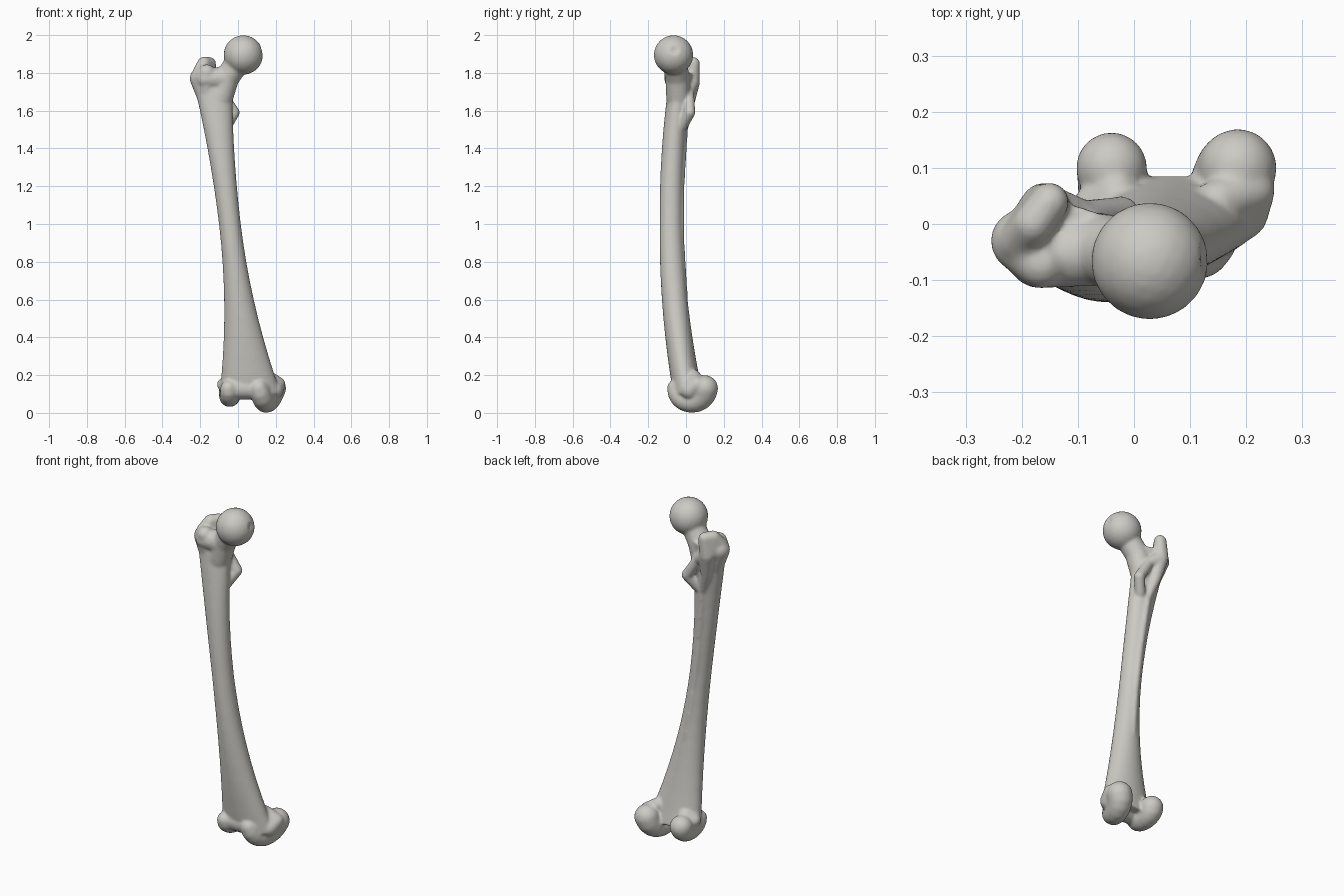
import bpy, bmesh
from math import cos, sin, pi, tau
from mathutils import Vector

cube = bpy.data.objects.get("Cube")
if cube:
    bpy.data.objects.remove(cube)

bone_mesh = bpy.data.meshes.new("thigh_bone")
bm = bmesh.new()


def hull(*balls):
    """Convex skin around balls given as x, y, z, radius."""
    part = bmesh.new()
    for x, y, z, radius in balls:
        made = bmesh.ops.create_icosphere(part, subdivisions=3, radius=radius)
        bmesh.ops.translate(part, verts=made["verts"], vec=(x, y, z))
    skin = bmesh.ops.convex_hull(part, input=part.verts)
    inside = [item for item in skin["geom_interior"] if isinstance(item, bmesh.types.BMVert)]
    bmesh.ops.delete(part, geom=inside, context="VERTS")
    part_mesh = bpy.data.meshes.new("part")
    part.to_mesh(part_mesh)
    part.free()
    bm.from_mesh(part_mesh)
    bpy.data.meshes.remove(part_mesh)


def chain(*balls):
    """Limb that runs from ball to ball."""
    for first, second in zip(balls, balls[1:]):
        hull(first, second)


def shaft_axis(z):
    """Shaft centre: leans inward going down and bows to the front."""
    return Vector((.077 - .12 * z, .1 * (z - 1.05) ** 2 - .08, z))


def shaft_ring(z, sides=32):
    """Oval section, narrowest halfway and flaring to both ends."""
    below, above = max(0, 1 - z), max(0, z - 1)
    width = .058 + .13 * below ** 2 + .08 * above ** 2
    depth = .06 + .02 * below
    turns = [tau * side / sides for side in range(sides)]
    return [bm.verts.new(shaft_axis(z) + Vector((width * cos(turn), depth * sin(turn), 0)))
            for turn in turns]


def back_line(z, radius):
    """Ball set into the rear surface of the shaft."""
    centre = shaft_axis(z)
    return centre.x, centre.y + .05, z, radius


def condyle(front_x, back_x, drop, thickness, steps=8):
    """Rounded runner that curves under the knee from front to back."""
    balls = []
    for step in range(steps + 1):
        t = step / steps
        balls.append((front_x + (back_x - front_x) * t,
                      .025 - .075 * cos(pi * t),
                      .13 - drop * sin(pi * t),
                      thickness + .02 * t))
    chain(*balls)


# Bowed shaft
rings = [shaft_ring(.1 * step) for step in range(1, 19)]
for lower, upper in zip(rings, rings[1:]):
    for i in range(len(lower)):
        bm.faces.new((lower[i - 1], lower[i], upper[i], upper[i - 1]))
bm.faces.new(reversed(rings[0]))
bm.faces.new(rings[-1])

# Rough line down the back of the shaft
chain(*[back_line(z, .02) for z in (.6, .9, 1.2, 1.5)])

# Ball head and neck
hull((.028, -.066, 1.895, .105))
neck = (-.06, -.045, 1.77, .065)
chain((0, -.06, 1.86, .065), neck, (-.09, -.04, 1.67, .065))
chain(neck, (-.17, -.06, 1.77, .055))

# Greater trochanter, with a crest curling behind the hollow
hull((-.2, -.03, 1.77, .056), (-.165, -.07, 1.8, .046), (-.16, -.04, 1.63, .04))
crest = (-.15, .04, 1.85, .034)
crest_base = (-.16, .03, 1.75, .044)
hull((-.2, -.03, 1.8, .042), (-.18, 0, 1.85, .036), crest, crest_base)
chain(crest_base, (-.14, .01, 1.62, .03), back_line(1.5, .02))

# Lesser trochanter and the ridge leading to it
knob = (-.02, .02, 1.59, .03)
hull(knob, (-.06, -.02, 1.52, .03))
chain(crest_base, (-.09, .015, 1.7, .028), knob)

# Inner condyle and its side bump
condyle(.11, .185, .07, .05)
hull((.21, .06, .15, .042), (.19, .02, .12, .05), (.15, .04, .19, .04))

# Outer condyle and its side bump
condyle(-.05, -.04, .045, .044)
hull((-.075, .03, .15, .037), (-.03, .05, .17, .04))

# Grooved bridge between the condyles
hull((-.03, -.02, .13, .06), (.12, -.02, .13, .06), (.04, .01, .17, .055))

# Fuse everything into one smooth bone
bmesh.ops.recalc_face_normals(bm, faces=bm.faces)
bm.to_mesh(bone_mesh)
bm.free()
bone = bpy.data.objects.new("thigh_bone", bone_mesh)
bpy.context.collection.objects.link(bone)
fuse = bone.modifiers.new("fuse", "REMESH")
fuse.mode = "VOXEL"
fuse.voxel_size = .007
fuse.use_smooth_shade = True
soften = bone.modifiers.new("soften", "SMOOTH")
soften.factor = .5
soften.iterations = 12
graph = bpy.context.evaluated_depsgraph_get()
fused = bpy.data.meshes.new_from_object(bone.evaluated_get(graph))
bone.modifiers.clear()
bone.data = fused
bpy.data.meshes.remove(bone_mesh)

# Ligament pit on the inner side of the head
pit = Vector((.127, -.06, 1.92))
for vert in fused.vertices:
    vert.co.x -= .01 * max(0, 1 - (vert.co - pit).length / .03)

# Pale bone colour
ivory = bpy.data.materials.new("pale_bone")
ivory.use_nodes = True
ivory.diffuse_color = (.6, .59, .55, 1)
shader = ivory.node_tree.nodes["Principled BSDF"]
shader.inputs["Base Color"].default_value = ivory.diffuse_color
fused.materials.clear()
fused.materials.append(ivory)
